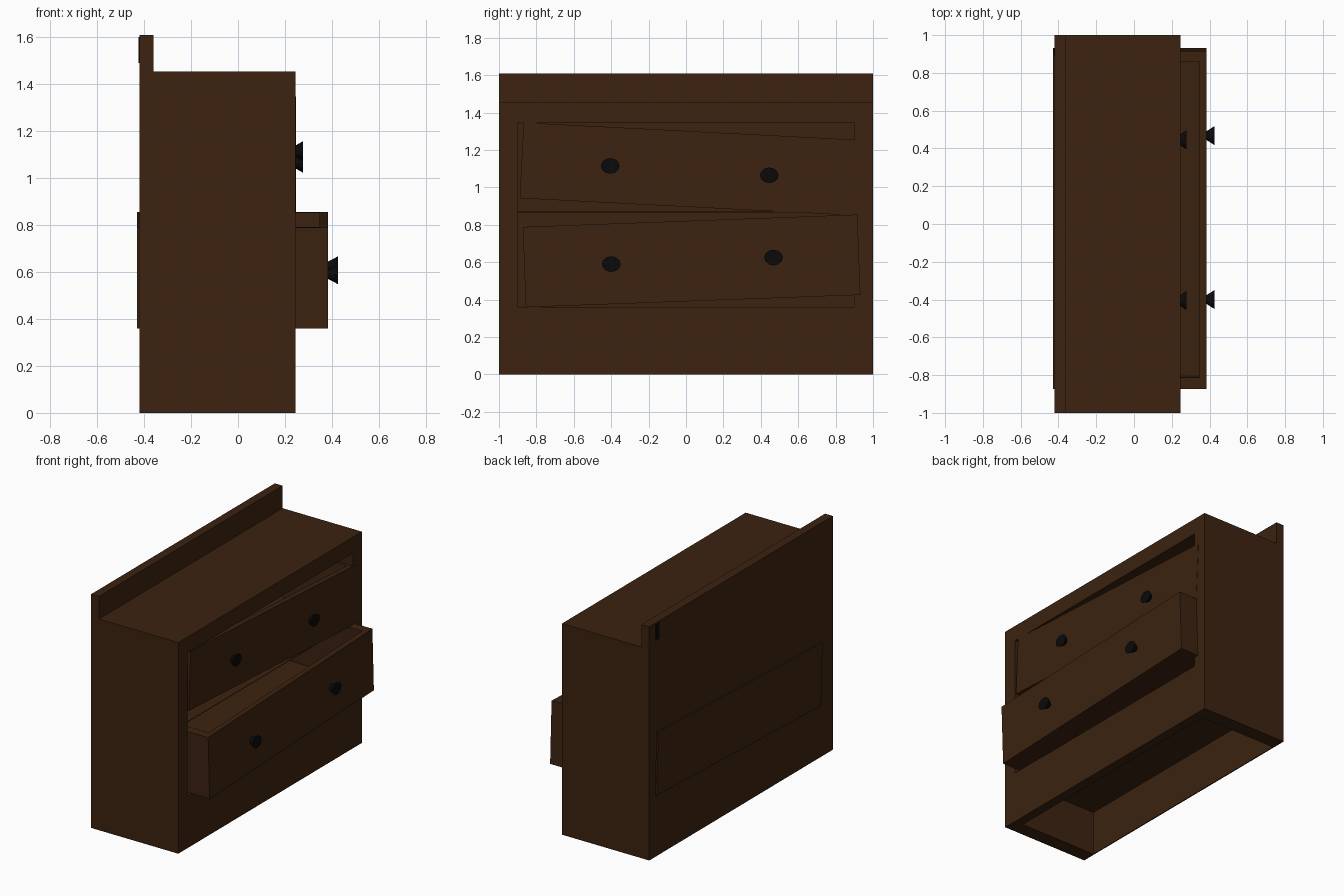
import bpy, bmesh, math
from mathutils import Matrix, Vector

if "Cube" in bpy.data.objects:
    bpy.data.objects.remove(bpy.data.objects["Cube"])


def material(name, color):
    m = bpy.data.materials.new(name)
    m.diffuse_color = (*color, 1)
    m.use_nodes = True
    m.node_tree.nodes["Principled BSDF"].inputs["Base Color"].default_value = m.diffuse_color
    return m


WOOD = material("dark_wood", (0.045, 0.0165, 0.005))
BLACK = material("black_metal", (0.003, 0.003, 0.0032))


def finish(name, bm, mat):
    bmesh.ops.recalc_face_normals(bm, faces=bm.faces)
    me = bpy.data.meshes.new(name)
    bm.to_mesh(me)
    bm.free()
    me.materials.append(mat)
    ob = bpy.data.objects.new(name, me)
    bpy.context.collection.objects.link(ob)
    return ob


def box(name, lo, hi, mat=WOOD):
    bm = bmesh.new()
    bmesh.ops.create_cube(bm, size=1)
    for v in bm.verts:
        v.co = Vector([lo[i] if v.co[i] < 0 else hi[i] for i in range(3)])
    return finish(name, bm, mat)


def cut(ob, cutters):
    # subtract the cutters, keep the result, drop the helpers
    for c in cutters:
        mod = ob.modifiers.new("cut", 'BOOLEAN')
        mod.operation = 'DIFFERENCE'
        mod.solver = 'EXACT'
        mod.object = c
    bpy.context.view_layer.update()
    dg = bpy.context.evaluated_depsgraph_get()
    me = bpy.data.meshes.new_from_object(ob.evaluated_get(dg))
    ob.modifiers.clear()
    ob.data = me
    for c in cutters:
        bpy.data.objects.remove(c)


# cabinet: L-shaped side profile with raised back board, swept along y
profile = [(-0.42, 0), (0.245, 0), (0.245, 1.455), (-0.36, 1.455),
           (-0.36, 1.61), (-0.42, 1.61)]
bm = bmesh.new()
face = bm.faces.new([bm.verts.new((x, -1, z)) for x, z in profile])
ext = bmesh.ops.extrude_face_region(bm, geom=[face])
bmesh.ops.translate(bm, vec=(0, 2, 0),
                    verts=[g for g in ext["geom"] if isinstance(g, bmesh.types.BMVert)])
cabinet = finish("cabinet", bm, WOOD)
cut(cabinet, [
    box("drawer_opening", (-0.41, -0.9, 0.36), (0.5, 0.9, 1.345)),
    box("base_recess", (-0.413, -0.9, -0.2), (0.18, 0.9, 0.31)),
])

# thin shelf between the drawers
box("middle_shelf", (-0.41, -0.9, 0.866), (0.244, 0.9, 0.87))

# small dark slot on the rear of the back board
box("rear_slot", (-0.423, 0.89, 1.49), (-0.419, 0.93, 1.6), BLACK)


def drawer(name, x0, x1, cy, cz, width, height, tilt, knobs, knob_x0, knob_x1):
    # open-topped tray, tilted in its opening
    w, h = width / 2, height / 2
    bm = bmesh.new()
    bmesh.ops.create_cube(bm, size=1)
    for v in bm.verts:
        v.co = ((x0 if v.co.x < 0 else x1), v.co.y * width, v.co.z * height)
    top = max(bm.faces, key=lambda f: f.calc_center_median().z)
    ext = bmesh.ops.inset_individual(bm, faces=[top], thickness=0.01)
    for v in top.verts:
        v.co.x = x0 + 0.035 if v.co.x < (x0 + x1) / 2 else x1 - 0.035
        v.co.y = math.copysign(w - 0.06, v.co.y)
    ext = bmesh.ops.extrude_face_region(bm, geom=[top])
    for g in ext["geom"]:
        if isinstance(g, bmesh.types.BMVert):
            g.co.z = -h + 0.07
    if top.is_valid:
        bmesh.ops.delete(bm, geom=[top], context='FACES_ONLY')
    place = Matrix.Translation((0, cy, cz)) @ Matrix.Rotation(tilt, 4, 'X')
    bm.transform(place)
    finish(name, bm, WOOD)

    # flared oval knobs, narrow end on the drawer
    for i, (y, z) in enumerate(knobs):
        bm = bmesh.new()
        bmesh.ops.create_cone(bm, cap_ends=True, segments=12, radius1=0.022,
                              radius2=0.05, depth=knob_x1 - knob_x0)
        bm.transform(Matrix.Translation(((knob_x0 + knob_x1) / 2, y, z))
                     @ Matrix.Diagonal((1, 1, 0.84, 1))
                     @ Matrix.Rotation(math.pi / 2, 4, 'Y'))
        finish(f"{name}_knob_{i + 1}", bm, BLACK)


drawer("upper_drawer", -0.405, 0.247, 0.025, 1.098, 1.81, 0.405, -0.0515,
       [(-0.405, 1.115), (0.445, 1.065)], 0.235, 0.277)
drawer("lower_drawer", -0.43, 0.383, 0.03, 0.607, 1.79, 0.43, 0.037,
       [(-0.4, 0.59), (0.468, 0.625)], 0.382, 0.426)
